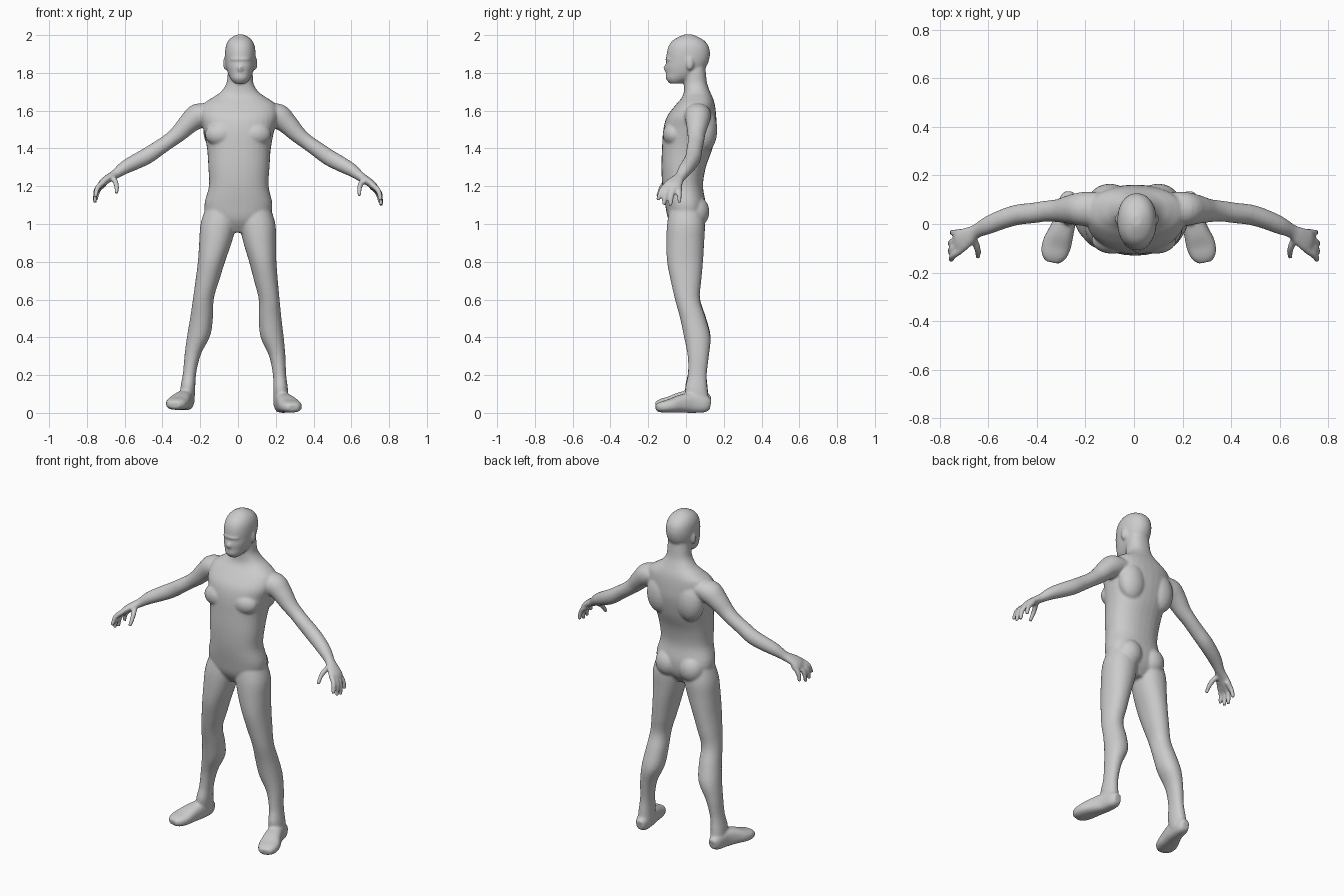
import bpy, bmesh, math
from mathutils import Vector, Matrix

bm = bmesh.new()


def spline(rows, steps=4):
    """Catmull-Rom interpolation of rows of ring values."""
    out = []
    for i in range(len(rows) - 1):
        a, b, c, d = (rows[max(0, min(len(rows) - 1, i + k))] for k in (-1, 0, 1, 2))
        for s in range(steps):
            t = s / steps
            out.append([0.5 * (2 * q + (r - p) * t + (2 * p - 5 * q + 4 * r - u) * t * t
                               + (3 * q - p - 3 * r + u) * t ** 3)
                        for p, q, r, u in zip(a, b, c, d)])
    return out + [list(rows[-1])]


def loft(rows, hint, axis=None, power=2.0, n=32):
    """Skin closed rings (x, y, z, half width, half depth) into a capped tube."""
    rows = spline(rows)
    rings = []
    for i, (x, y, z, ru, rv) in enumerate(rows):
        lo, hi = rows[max(i - 1, 0)], rows[min(i + 1, len(rows) - 1)]
        t = Vector(axis) if axis else (Vector(hi[:3]) - Vector(lo[:3])).normalized()
        u = Vector(hint)
        u = (u - t * u.dot(t)).normalized()
        v = t.cross(u)
        ring = []
        for k in range(n):
            a = 2 * math.pi * k / n
            c, s = math.cos(a), math.sin(a)
            c = math.copysign(abs(c) ** (2 / power), c)
            s = math.copysign(abs(s) ** (2 / power), s)
            ring.append(bm.verts.new(Vector((x, y, z)) + u * ru * c + v * rv * s))
        rings.append(ring)
    for a, b in zip(rings, rings[1:]):
        for k in range(n):
            bm.faces.new((a[k], a[(k + 1) % n], b[(k + 1) % n], b[k]))
    bm.faces.new(rings[0][::-1])
    bm.faces.new(rings[-1])


def blob(centre, size):
    bmesh.ops.create_icosphere(bm, subdivisions=3, radius=1,
                               matrix=Matrix.Translation(centre) @ Matrix.Diagonal((*size, 1)))


def column(rows, power):
    """Horizontal rings given as z, centre x, half width, front y, back y."""
    loft([(cx, (f + b) / 2, z, hx, (b - f) / 2) for z, cx, hx, f, b in rows],
         (1, 0, 0), (0, 0, 1), power)


# torso and neck
column([(0.955, 0, .05, -.05, .05), (1.02, 0, .155, -.092, .095), (1.10, .002, .18, -.11, .105),
        (1.20, .004, .158, -.125, .09), (1.30, .005, .162, -.13, .105), (1.40, .005, .169, -.127, .14),
        (1.50, .005, .188, -.12, .16), (1.57, .006, .205, -.10, .16), (1.63, .007, .195, -.055, .153),
        (1.665, .008, .15, -.025, .143), (1.695, .009, .105, -.012, .13), (1.74, .01, .073, -.01, .113),
        (1.80, .012, .066, -.01, .105), (1.86, .012, .06, 0, .1)], 2.3)

# head, nose bridge and brow
column([(1.743, .012, .03, -.085, -.03), (1.768, .012, .051, -.106, .03), (1.80, .012, .066, -.106, .085),
        (1.83, .012, .074, -.109, .106), (1.86, .012, .079, -.104, .12), (1.90, .012, .081, -.103, .127),
        (1.94, .012, .077, -.093, .12), (1.97, .012, .064, -.072, .098), (1.99, .012, .043, -.04, .065),
        (2.003, .012, .016, -.01, .035)], 2.15)
blob((.012, -.09, 1.825), (.02, .03, .024))
blob((.012, -.075, 1.872), (.055, .036, .014))

# left side leans out and up slightly more than the right
for side in (1, -1):
    left = side < 0

    def leg_row(x, y, z, a, b):
        drop = max(0, 1 - z) if left else 0
        return (side * (x + .045 * drop), y, z + .015 * drop, a, b)

    def arm_row(x, y, z, a, b):
        return (side * x, y, z + (.03 * max(0, x - .2) if left else 0), a, b)

    # leg
    loft([leg_row(*r) for r in (
        (.085, 0, 1.09, .085, .085), (.103, 0, 1.0, .095, .1), (.115, -.004, .9, .086, .1),
        (.131, -.005, .8, .072, .095), (.148, 0, .7, .063, .081), (.165, .008, .6, .055, .066),
        (.17, .037, .5, .06, .068), (.181, .06, .4, .061, .07), (.208, .065, .3, .043, .056),
        (.22, .06, .2, .035, .05), (.226, .055, .12, .039, .06), (.227, .07, .04, .04, .055))],
        (1, 0, 0), (0, 0, 1), 2.15)
    # foot
    loft([leg_row(*r) for r in (
        (.226, .13, .042, .022, .028), (.228, .1, .047, .037, .045), (.238, .03, .053, .044, .053),
        (.256, -.03, .048, .052, .047), (.275, -.085, .037, .06, .036), (.287, -.13, .031, .052, .029),
        (.293, -.157, .026, .03, .018))], (1, 0, 0), None, 2.6)
    # kneecap, buttock, shoulder blade, chest muscle
    blob(leg_row(.165, -.035, .645, 0, 0)[:3], (.032, .032, .042))
    blob((side * .08, .05, 1.065), (.078, .074, .085))
    blob((side * .1, .1, 1.5), (.085, .066, .12))
    blob((side * .09, -.065, 1.475), (.085, .058, .065))
    # ear
    blob((.012 + side * .079, .02, 1.85), (.012, .02, .036))

    # arm and palm
    loft([arm_row(*r) for r in (
        (.14, .06, 1.59, .07, .045), (.21, .062, 1.572, .07, .066), (.26, .06, 1.532, .06, .056),
        (.31, .055, 1.48, .048, .046), (.36, .053, 1.438, .043, .04), (.42, .045, 1.395, .042, .041),
        (.48, .038, 1.353, .042, .043), (.54, .02, 1.32, .04, .041), (.6, -.005, 1.287, .037, .035),
        (.65, -.03, 1.25, .029, .025), (.685, -.052, 1.228, .04, .022), (.715, -.07, 1.205, .049, .02),
        (.732, -.078, 1.188, .042, .014))], (0, 1, 0))
    # fingers and thumb: root, knuckle, tip
    for pts in (((.71, -.105, 1.207), (.744, -.13, 1.175), (.754, -.15, 1.125)),
                ((.715, -.085, 1.2), (.75, -.105, 1.165), (.758, -.118, 1.1)),
                ((.715, -.06, 1.197), (.75, -.075, 1.157), (.759, -.083, 1.095)),
                ((.705, -.035, 1.2), (.74, -.036, 1.163), (.752, -.034, 1.112)),
                ((.665, -.055, 1.235), (.645, -.1, 1.2), (.642, -.138, 1.15))):
        loft([arm_row(*p, r, r) for p, r in zip(pts, (.016, .0145, .0105))], (.3, 1, .2), None, 2, 12)

bmesh.ops.recalc_face_normals(bm, faces=bm.faces)
mesh = bpy.data.meshes.new("body")
bm.to_mesh(mesh)
bm.free()
body = bpy.data.objects.new("body", mesh)
bpy.context.collection.objects.link(body)

# fuse the parts into one smooth skin
remesh = body.modifiers.new("fuse", 'REMESH')
remesh.mode = 'VOXEL'
remesh.voxel_size = 0.007
remesh.use_smooth_shade = True
smooth = body.modifiers.new("soften", 'SMOOTH')
smooth.factor = 0.5
smooth.iterations = 6
